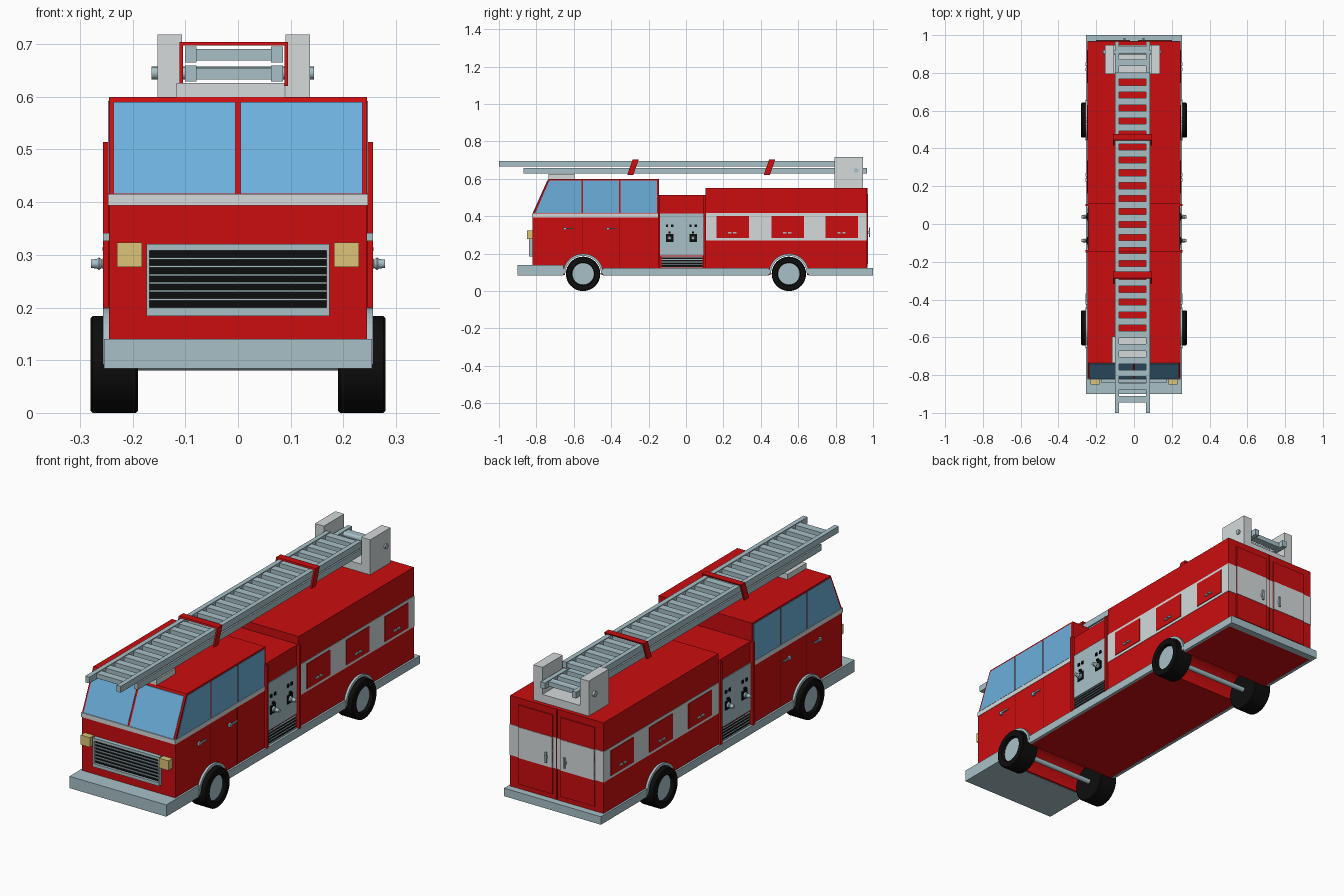
import bpy, bmesh, math

if "Cube" in bpy.data.objects:
    bpy.data.objects.remove(bpy.data.objects["Cube"])

def mat(name, r, g, b):
    m = bpy.data.materials.new(name)
    m.diffuse_color = (r, g, b, 1)
    m.use_nodes = True
    m.node_tree.nodes["Principled BSDF"].inputs["Base Color"].default_value = m.diffuse_color
    return m

RED = mat("red_paint", 0.6, 0.004, 0.005)
DARK = mat("seam_red", 0.2, 0.002, 0.002)
STEEL = mat("steel", 0.39, 0.53, 0.57)
PALE = mat("pale_grey", 0.66, 0.70, 0.70)
GLASS = mat("glass", 0.15, 0.43, 0.71)
BLACK = mat("rubber", 0.004, 0.004, 0.004)
AMBER = mat("lamp", 0.72, 0.55, 0.19)

def finish(name, bm, m, mirror=False, smooth=False):
    bmesh.ops.recalc_face_normals(bm, faces=bm.faces)
    me = bpy.data.meshes.new(name)
    bm.to_mesh(me)
    bm.free()
    ob = bpy.data.objects.new(name, me)
    bpy.context.collection.objects.link(ob)
    me.materials.append(m)
    if smooth:
        bpy.ops.object.select_all(action='DESELECT')
        ob.select_set(True)
        bpy.context.view_layer.objects.active = ob
        bpy.ops.object.shade_smooth_by_angle()
    if mirror:
        mod = ob.modifiers.new("mirror", 'MIRROR')
        mod.use_mirror_merge = False
    return ob

def add_box(bm, x, y, z):
    vs = [bm.verts.new((a, b, c)) for a in x for b in y for c in z]
    for f in ((0, 1, 3, 2), (4, 6, 7, 5), (0, 4, 5, 1), (2, 3, 7, 6), (0, 2, 6, 4), (1, 5, 7, 3)):
        bm.faces.new([vs[i] for i in f])

def boxes(name, m, items, mirror=False):
    bm = bmesh.new()
    for x, y, z in items:
        add_box(bm, x, y, z)
    return finish(name, bm, m, mirror)

def profile(name, m, pts, x, mirror=False):
    """Extrude a (y, z) outline across x."""
    bm = bmesh.new()
    a, b = ([bm.verts.new((xx, *p)) for p in pts] for xx in x)
    bm.faces.new(a)
    bm.faces.new(b[::-1])
    n = len(pts)
    for i in range(n):
        j = (i + 1) % n
        bm.faces.new((a[i], b[i], b[j], a[j]))
    return finish(name, bm, m, mirror)

def lathe(name, m, pts, y, z, mirror=False, n=32):
    """Spin (x, radius) points round an x-axis line, capped at both ends."""
    bm = bmesh.new()
    rings = [[bm.verts.new((x, y + r * math.cos(2 * math.pi * i / n), z + r * math.sin(2 * math.pi * i / n)))
              for i in range(n)] for x, r in pts]
    for p, q in zip(rings, rings[1:]):
        for i in range(n):
            j = (i + 1) % n
            bm.faces.new((p[i], p[j], q[j], q[i]))
    bm.faces.new(rings[0])
    bm.faces.new(rings[-1][::-1])
    return finish(name, bm, m, mirror, True)

WZ, LOW = 0.092, 0.086
WHEELS = {"front": -0.55, "rear": 0.55}

def arch(yc, r, n=20):
    return [(yc - r * math.cos(math.pi * i / n), WZ + r * math.sin(math.pi * i / n)) for i in range(n + 1)]

def well(yc, r):
    return [(yc - r, LOW)] + arch(yc, r) + [(yc + r, LOW)]

# Main bodies, with wheel wells cut right across
W = 0.245
profile("cab", RED, [(-0.82, LOW)] + well(-0.55, 0.097) +
        [(-0.145, LOW), (-0.145, 0.6), (-0.735, 0.6), (-0.82, 0.41)], (-W, W))
profile("rear_body", RED, [(0.105, LOW)] + well(0.55, 0.097) +
        [(0.967, LOW), (0.967, 0.552), (0.105, 0.552)], (-W, W))
boxes("pump_section", RED, [((-0.24, 0.24), (-0.145, 0.105), (LOW, 0.514))])
boxes("pump_post", RED, [((0.235, 0.256), (y, y + 0.012), (0.12, 0.514)) for y in (-0.15, 0.094)], True)

# Bumper, skirts, tail step
boxes("front_bumper", STEEL, [((-0.254, 0.254), (-0.9, -0.655), (0.084, 0.14))])
boxes("side_skirt", STEEL, [((0.24, 0.254), y, (0.084, 0.122)) for y in ((-0.445, 0.445), (0.655, 1.0))], True)
boxes("tail_step", STEEL, [((-0.24, 0.24), (0.967, 1.0), (0.084, 0.122))])

# Wheels, axles, fenders
for side, y in WHEELS.items():
    profile(side + "_fender", STEEL, arch(y, 0.108) + arch(y, 0.096)[::-1], (0.235, 0.256), True)
    lathe(side + "_tyre", BLACK, [(0.19, 0.06), (0.19, 0.088), (0.194, 0.092), (0.276, 0.092),
                                  (0.28, 0.088), (0.28, 0.062), (0.262, 0.058)], y, WZ, True)
    lathe(side + "_hub", STEEL, [(0.255, 0.06), (0.264, 0.06)], y, WZ, True)
    lathe(side + "_axle", STEEL, [(-0.2, 0.012), (0.2, 0.012)], y, WZ, n=16)

# Cab glass and belt stripe
def slope(z, d=0.0):
    return (-0.82 + (z - 0.41) * 0.085 / 0.19 - d, z)

profile("windscreen", GLASS, [slope(0.416, 0.003), slope(0.59, 0.003), slope(0.59, -0.01), slope(0.416, -0.01)],
        (0.005, 0.236), True)
profile("front_side_window", GLASS, [(-0.806, 0.416), (-0.73, 0.592), (-0.558, 0.592), (-0.558, 0.416)],
        (0.24, 0.247), True)
boxes("side_windows", GLASS, [((0.24, 0.247), y, (0.416, 0.592)) for y in ((-0.55, -0.358), (-0.35, -0.156))], True)
boxes("belt_stripe", PALE, [((-0.247, 0.247), (-0.823, -0.15), (0.394, 0.415))])

# Cab door seams and handles
boxes("door_seams", DARK, [((0.24, 0.2456), (y, y + 0.003), (0.2 if y < -0.5 else 0.123, 0.394))
                           for y in (-0.556, -0.356)], True)
boxes("door_handles", STEEL, [b for y in (-0.655, -0.425) for b in (
    ((0.24, 0.256), (y, y + 0.014), (0.326, 0.341)), ((0.25, 0.256), (y, y + 0.056), (0.331, 0.338)))], True)

# Grille and headlights
boxes("grille_frame", STEEL, [((-0.174, 0.174), (-0.84, -0.82), z) for z in ((0.184, 0.2), (0.308, 0.321))] +
      [(x, (-0.84, -0.82), (0.2, 0.308)) for x in ((-0.174, -0.168), (0.168, 0.174))])
boxes("grille_back", BLACK, [((-0.17, 0.17), (-0.828, -0.815), (0.19, 0.315))])
boxes("grille_bars", STEEL, [((-0.17, 0.17), (-0.836, -0.826), (0.2 + 0.0155 * i - 0.002, 0.2 + 0.0155 * i + 0.002))
                             for i in range(1, 7)])
boxes("headlight", AMBER, [((0.182, 0.23), (-0.85, -0.82), (0.277, 0.323))], True)

# Pump panel, vent and valves
boxes("pump_panel", STEEL, [((0.235, 0.244), (-0.138, 0.094), (0.19, 0.415))], True)
boxes("vent_back", BLACK, [((0.235, 0.243), (-0.13, 0.088), (0.125, 0.184))], True)
boxes("vent_slats", STEEL, [((0.238, 0.247), (-0.13, 0.088), (z, z + 0.004))
                            for z in (0.125, 0.139, 0.153, 0.167, 0.18)], True)
for i, y in enumerate((-0.088, 0.038)):
    boxes(f"valve_plate_{i}", BLACK, [((0.24, 0.248), (y - 0.02, y + 0.02), (0.263, 0.304))], True)
    lathe(f"valve_nozzle_{i}", STEEL, [(0.24, 0.014), (0.255, 0.012), (0.258, 0.008), (0.264, 0.012),
                                       (0.268, 0.009), (0.279, 0.008)], y, 0.283, True, 16)
    boxes(f"gauge_{i}", BLACK, [((0.24, 0.249), (y + d - 0.006, y + d + 0.006), (0.343, 0.357))
                                for d in (-0.014, 0.014)], True)
    boxes(f"valve_lever_{i}", BLACK, [((0.24, 0.254), (y - 0.006, y + 0.006), (0.308, 0.318))], True)

# Rear body stripe, lockers and back doors
boxes("body_stripe", PALE, [((-0.247, 0.247), (0.107, 0.969), (0.27, 0.416))])
LOCKERS = (0.162, 0.456, 0.746)
boxes("locker_doors", RED, [((0.24, 0.25), (y, y + 0.174), (0.283, 0.402)) for y in LOCKERS], True)
boxes("locker_handles", STEEL, [((0.24, 0.257), (y + d, y + d + 0.018), (0.307, 0.315))
                                for y in LOCKERS for d in (0.063, 0.09)], True)
boxes("back_doors", RED, [((0.02, 0.2), (0.96, 0.972), (0.145, 0.52))], True)
boxes("back_door_stripe", PALE, [((0.02, 0.2), (0.96, 0.974), (0.27, 0.416))], True)
boxes("back_door_seam", DARK, [((-0.002, 0.002), (0.96, 0.9695), (0.125, 0.55))])
boxes("back_door_handles", STEEL, [((0.045, 0.056), (0.97, 0.984), (0.308, 0.322)),
                                   ((0.045, 0.053), (0.978, 0.985), (0.29, 0.34))], True)

# Ladder sections
CX = -0.008
def ladder(name, y0, y1, z0, z1, half):
    items = [((CX + s * half - 0.011, CX + s * half + 0.011), (y0, y1), (z0, z1)) for s in (-1, 1)]
    n = round((y1 - y0 - 0.09) / 0.0685)
    for i in range(n + 1):
        y = 0.785 - 0.0685 * math.floor((0.785 - y0 - 0.04) / 0.0685) + 0.0685 * i
        if y + 0.018 < y1:
            items.append(((CX - half, CX + half), (y - 0.018, y + 0.018), (z0 + 0.004, z1 - 0.004)))
    return boxes(name, STEEL, items)

ladder("upper_ladder", -1.0, 0.805, 0.665, 0.695, 0.082)
ladder("lower_ladder", -0.87, 0.967, 0.629, 0.659, 0.082)

# Slanted red bands round the ladder
def band_side(y, z0, z1):
    f = lambda z: y + (z - 0.622) * 0.35
    return [(f(z0), z0), (f(z1), z1), (f(z1) + 0.033, z1), (f(z0) + 0.033, z0)]

for i, y in enumerate((-0.314, 0.416)):
    profile(f"band_top_{i}", RED, band_side(y, 0.697, 0.704), (CX - 0.103, CX + 0.103))
    for s in (-1, 1):
        profile(f"band_leg_{i}", RED, band_side(y, 0.62, 0.704), (CX + s * 0.096, CX + s * 0.103))

# Ladder rest on the cab and pivot bracket at the back
boxes("ladder_rest", PALE, [((-0.117, 0.088), (-0.735, -0.595), (0.595, 0.626))])
boxes("pivot_bracket", PALE, [((-0.153, -0.106), (0.795, 0.947), (0.55, 0.718)),
                              ((0.09, 0.137), (0.795, 0.947), (0.55, 0.718)),
                              ((-0.106, 0.09), (0.795, 0.947), (0.55, 0.59))])
lathe("pivot_pin", STEEL, [(-0.164, 0.012), (0.144, 0.012)], 0.91, 0.645, n=16)
